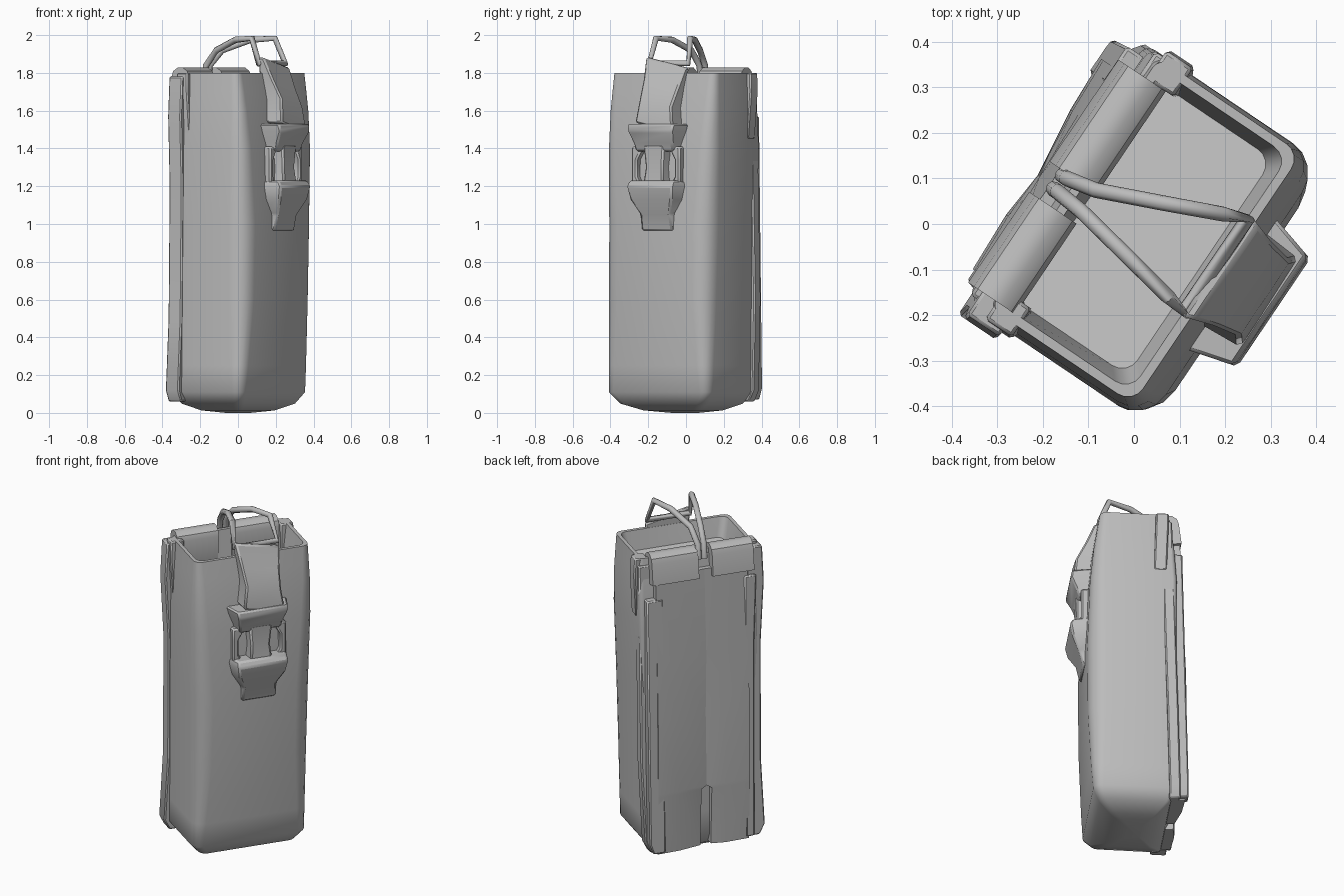
import bpy, bmesh
from math import radians, cos, sin, pi
from mathutils import Matrix, Vector

if "Cube" in bpy.data.objects:
    bpy.data.objects.remove(bpy.data.objects["Cube"], do_unlink=True)

# Parts are laid out with the buckle towards +x, then turned as a whole
TURN = Matrix.Rotation(radians(-34), 4, 'Z')

grey = bpy.data.materials.new("plain_grey")
grey.use_nodes = True
colour = (0.5, 0.5, 0.5, 1)
grey.diffuse_color = colour
grey.node_tree.nodes["Principled BSDF"].inputs["Base Color"].default_value = colour


def loft(name, rings, angle=35, bevel=0):
    """Skin a stack of closed rings, cap both ends and make the object."""
    bm = bmesh.new()
    rows = [[bm.verts.new(point) for point in ring] for ring in rings]
    count = len(rows[0])
    for low, high in zip(rows, rows[1:]):
        for i in range(count):
            j = (i + 1) % count
            bm.faces.new((low[i], low[j], high[j], high[i]))
    bm.faces.new(rows[0][::-1])
    bm.faces.new(rows[-1])
    bmesh.ops.recalc_face_normals(bm, faces=bm.faces)
    bm.transform(TURN)
    mesh = bpy.data.meshes.new(name)
    bm.to_mesh(mesh)
    bm.free()
    mesh.materials.append(grey)
    part = bpy.data.objects.new(name, mesh)
    bpy.context.collection.objects.link(part)
    if bevel:
        modifier = part.modifiers.new("soft_edges", 'BEVEL')
        modifier.width, modifier.segments = bevel, 1
    bpy.ops.object.select_all(action='DESELECT')
    part.select_set(True)
    bpy.context.view_layer.objects.active = part
    bpy.ops.object.shade_smooth_by_angle(angle=radians(angle))


def outline(z, inset=0):
    """Body cross-section: bulging front, tapering rim, softer front corners."""
    taper = max(0, z - 1.5) * 0.07 + inset
    front = 0.28 - 0.05 * (z - 0.9) ** 2 - taper
    back = -0.2 + 2 * taper - inset
    left = 0.3 + 0.03 * z - taper
    right = taper - 0.35
    soft = 0.04 + 0.06 * sin(pi * z / 1.8)
    tight = 0.025
    corners = [(front - soft, left - soft, soft), (back + tight, left - tight, tight),
               (back + tight, right + tight, tight), (front - soft, right + soft, soft)]
    ring = []
    for quarter, (x, y, radius) in enumerate(corners):
        for step in range(5):
            turn = (quarter + step / 4) * pi / 2
            ring.append(Vector((x + radius * cos(turn), y + radius * sin(turn), z)))
    return ring


# Soft pouch body: pillow bottom, bulging sides, rim turned into a shallow open top
bottom = outline(0.11)
rings = [[(p.x * s, p.y * s, 0.08 * s ** 3) for p in bottom] for s in (0.2, 0.55, 0.85)]
rings += [bottom]
rings += [outline(z) for z in (0.25, 0.6, 1, 1.4, 1.6, 1.7, 1.8)]
rings += [outline(1.8, inset=0.02)]
rings += [[(p.x, p.y, 1.62 + 0.4 * p.x) for p in outline(1.8, inset=0.045)]]
loft("pouch_body", rings, angle=45)

# Back panels: two halves sloping to a shallow valley, split at the bottom
centre = -0.03
for side, tag, edge in ((1, "left", 0.26), (-1, "right", -0.28)):
    rings = []
    for z, gap, deep, valley in ((0.06, 0.03, 0.24, 0.22), (0.4, 0.03, 0.25, 0.235),
                                 (0.42, 0, 0.25, 0.235), (0.85, 0, 0.245, 0.22),
                                 (1.2, 0, 0.23, 0.23), (1.7, 0, 0.21, 0.2)):
        inner = centre + side * gap
        lean = side * 0.012
        rings.append([(-0.14, inner, z), (-valley, inner, z), (-deep - lean / 2, edge / 2, z),
                      (-deep - lean, edge, z), (-0.14, edge, z)])
    loft("back_panel_" + tag, rings, angle=20)


def seam(name, back, front, lean, inner, rows, bevel=0.007):
    """Upright strip that leans forward with height; rows give height and outer edge."""
    rings = []
    for z, outer in rows:
        x0, x1 = back + lean * z, front + lean * z
        rings.append([(x0, inner, z), (x1, inner, z), (x1, outer, z), (x0, outer, z)])
    loft(name, rings, bevel=bevel)


# Seams along the back edges: a flange and an overlapping strip each side
seam("seam_flange_left", -0.225, -0.165, 0.03, 0.25,
     ((0.06, 0.29), (0.12, 0.32), (0.6, 0.34), (1.76, 0.34)))
seam("seam_strip_left", -0.27, -0.18, 0.025, 0.22,
     ((0.07, 0.29), (0.13, 0.31), (1.57, 0.315)))
seam("seam_flange_right", -0.21, -0.125, 0.01, -0.28,
     ((0.06, -0.35), (0.12, -0.38), (0.5, -0.36), (1.2, -0.36), (1.57, -0.38), (1.78, -0.37)))
seam("seam_strip_right", -0.235, -0.17, 0.015, -0.26,
     ((0.07, -0.31), (1.2, -0.315), (1.62, -0.33)))

for side, tag, ends in ((1, "left", (0.01, 0.28)), (-1, "right", (-0.07, -0.31))):
    # Gathered rim corners beside the tabs
    seam("corner_gusset_" + tag, -0.1, -0.03, -0.03, side * 0.28,
         ((1.45, side * 0.345), (1.7, side * 0.36), (1.8, side * 0.355)))

    # Folded tabs over the back rim, with a gap for the wire loop
    arch = [(-0.16 - 0.055 * cos(k * pi / 5), 1.78 + 0.05 * sin(k * pi / 5)) for k in range(6)]
    fold = [(-0.23, 1.66)] + arch + [(-0.12, 1.64)]
    loft("folded_tab_" + tag, [[(x, y, z) for x, z in fold] for y in ends])


def wedge(name, rows, middle=0.01, narrow=0.77, tilt=0):
    """Block standing off the front, narrowing outwards; rows of height, front, half width."""
    rings = []
    for z, front, half in rows:
        corners = ((0.2, -half), (front, -half * narrow), (front, half * narrow), (0.2, half))
        rings.append([(x, middle + y, z - tilt * y) for x, y in corners])
    loft(name, rings, bevel=0.009)


# Strap running up from the buckle to the wire loop
wedge("front_strap", ((1.51, 0.345, 0.13), (1.64, 0.33, 0.11), (1.74, 0.28, 0.12),
                      (1.855, 0.23, 0.135)), middle=0.025, narrow=0.92, tilt=0.22)

# Side release buckle
wedge("buckle_upper", ((1.385, 0.315, 0.15), (1.43, 0.33, 0.16), (1.49, 0.36, 0.18),
                       (1.53, 0.355, 0.19)))
wedge("buckle_tongue", ((1.18, 0.335, 0.085), (1.3, 0.32, 0.07), (1.42, 0.325, 0.085)))
wedge("buckle_lower", ((0.965, 0.29, 0.125), (1.05, 0.31, 0.12), (1.13, 0.35, 0.17),
                       (1.2, 0.365, 0.185), (1.23, 0.345, 0.18)))
for side, tag in ((1, "left"), (-1, "right")):
    rings = []
    for z, inner in ((1.18, 0.08), (1.25, 0.12), (1.34, 0.12), (1.41, 0.08)):
        near, far = 0.01 + side * inner, 0.01 + side * 0.155
        rings.append([(0.235, near, z), (0.305, near, z), (0.305, far, z), (0.235, far, z)])
    loft("buckle_arm_" + tag, rings, bevel=0.009)


def rod(name, path, radius=0.017, sides=8):
    """Round rod whose rings stay lined up along the path."""
    rings, across = [], Vector((1, 0, 0))
    for i, point in enumerate(path):
        along = (path[min(i + 1, len(path) - 1)] - path[max(i - 1, 0)]).normalized()
        across = (across - along * across.dot(along)).normalized()
        other = along.cross(across)
        turns = [k * 2 * pi / sides for k in range(sides)]
        rings.append([point + radius * (across * cos(a) + other * sin(a)) for a in turns])
    loft(name, rings, angle=60)


# Wire loop: one bent rod from the back gap, through the strap and back again
arc = ((-0.19, 1.76, 0), (-0.18, 1.84, 0), (-0.11, 1.92, 0.1), (0.03, 1.975, 0.5),
       (0.15, 1.983, 0.85), (0.2, 1.85, 1))
legs = [[Vector((x, start + (end - start) * t, z)) for x, z, t in arc]
        for start, end in ((-0.035, -0.1), (0, 0.15))]
rod("wire_loop", legs[0] + legs[1][::-1])
